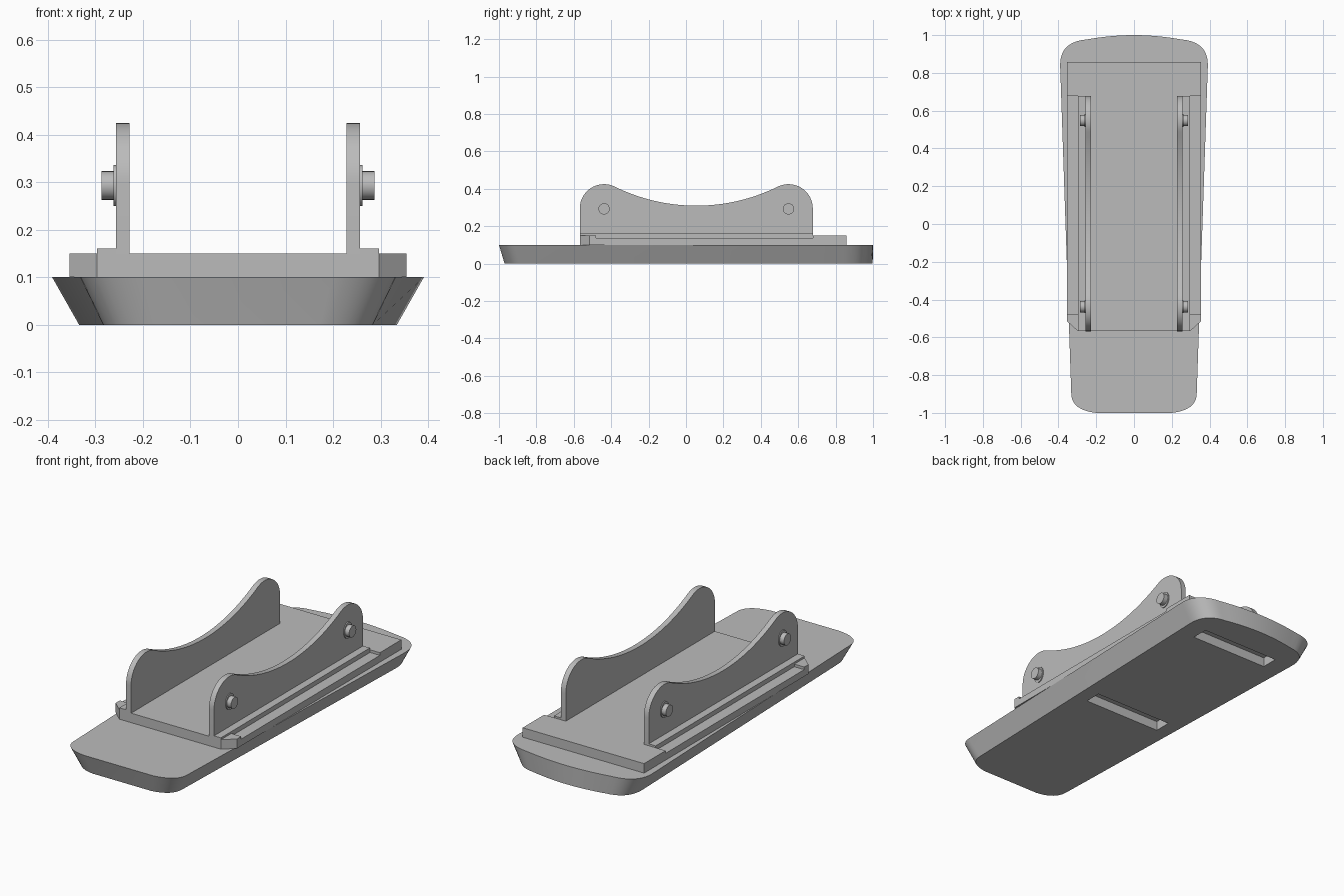
import bpy, bmesh, math
from mathutils import Vector

cube = bpy.data.objects.get("Cube")
if cube:
    bpy.data.objects.remove(cube, do_unlink=True)

grey = bpy.data.materials.new("plain_grey")
grey.use_nodes = True
COLOUR = (0.5, 0.5, 0.5, 1)
grey.diffuse_color = COLOUR
grey.node_tree.nodes["Principled BSDF"].inputs["Base Color"].default_value = COLOUR


def loft(name, lower, upper, smooth=True):
    """Closed solid between two matching outlines."""
    bm = bmesh.new()
    a = [bm.verts.new(p) for p in lower]
    b = [bm.verts.new(p) for p in upper]
    bm.faces.new(a)
    bm.faces.new(b)
    n = len(a)
    for i in range(n):
        j = (i + 1) % n
        bm.faces.new((a[i], a[j], b[j], b[i]))
    bmesh.ops.recalc_face_normals(bm, faces=bm.faces)
    mesh = bpy.data.meshes.new(name)
    bm.to_mesh(mesh)
    bm.free()
    obj = bpy.data.objects.new(name, mesh)
    bpy.context.collection.objects.link(obj)
    mesh.materials.append(grey)
    if smooth:
        bpy.ops.object.select_all(action='DESELECT')
        obj.select_set(True)
        bpy.context.view_layer.objects.active = obj
        bpy.ops.object.shade_smooth_by_angle(angle=math.radians(30))
    return obj


def box(name, x0, x1, y0, y1, z0, z1):
    ring = [(x0, y0), (x1, y0), (x1, y1), (x0, y1)]
    return loft(name, [(x, y, z0) for x, y in ring], [(x, y, z1) for x, y in ring], False)


def cut(target, cutter):
    cutter.hide_render = True
    cutter.hide_viewport = True
    mod = target.modifiers.new(cutter.name, 'BOOLEAN')
    mod.operation = 'DIFFERENCE'
    mod.solver = 'EXACT'
    mod.object = cutter


def bend(a, c, b, n=10):
    """Quadratic curve from a to b pulled towards c."""
    a, c, b = Vector(a), Vector(c), Vector(b)
    return [tuple(a * (1 - t) ** 2 + c * 2 * t * (1 - t) + b * t * t)
            for t in (i / n for i in range(n + 1))]


def mirrored(half):
    return half + [(-x, y) for x, y in reversed(half) if abs(x) > 1e-5]


# Tapered base with rounded ends and sloping sides
half = bend((0.2, -1), (0.33, -0.985), (0.332, -0.9))
half += bend((0.391, 0.84), (0.393, 0.965), (0.25, 0.977))
half += bend((0.25, 0.977), (0.12, 1), (0, 1))[1:]
outline = mirrored(half)
base = loft("base",
            [(x * 0.855, y * 0.984 + 0.014, 0) for x, y in outline],
            [(x, y, 0.1) for x, y in outline])

# Two cross slots in the underside
for label, y in (("middle", -0.05), ("back", 0.79)):
    cut(base, box(label + "_slot_cutter", -0.23, 0.23, y - 0.045, y + 0.045, -0.05, 0.05))

# Mounting plate with chamfered front corners
FRONT, END = -0.567, 0.678
ring = mirrored([(0.297, FRONT), (0.355, -0.515), (0.355, 0.857)])
plate = loft("mounting_plate", [(x, y, 0.1) for x, y in ring],
             [(x, y, 0.15) for x, y in ring], False)

# Side wall profile: two round ears joined by a tangent hollow
MID, EAR, R, EAR_Z, DIP = 0.055, 0.493, 0.13, 0.295, 0.31
rise = DIP - EAR_Z
hollow = (EAR ** 2 + rise ** 2 - R ** 2) / (2 * (R - rise))
tilt = math.atan2(hollow + rise, EAR)
left = [(-EAR - R, 0.145)]
for i in range(17):
    a = math.pi + (tilt - math.pi) * i / 16
    left.append((-EAR + R * math.cos(a), EAR_Z + R * math.sin(a)))
for i in range(1, 17):
    a = (math.pi / 2 - tilt) * (1 - i / 16)
    left.append((-hollow * math.sin(a), DIP + hollow * (1 - math.cos(a))))
profile = left + [(-y, z) for y, z in reversed(left[:-1])]


def disc(name, x0, x1, y, ry, rz, sides):
    ring = [(y + ry * math.cos(math.tau * i / sides), 0.293 + rz * math.sin(math.tau * i / sides))
            for i in range(sides)]
    return loft(name, [(x0, *p) for p in ring], [(x1, *p) for p in ring])


for side, s in (("left", 1), ("right", -1)):
    # Channel along the plate edge
    xs = sorted((s * 0.297, s * 0.4))
    cut(plate, box(side + "_channel_cutter", *xs, -0.48, END, 0.136, 0.2))
    # Raised flange and upright wall
    xs = sorted((s * 0.229, s * 0.297))
    box(side + "_flange", *xs, FRONT, END, 0.12, 0.16)
    loft(side + "_wall", [(s * 0.228, MID + y, z) for y, z in profile],
         [(s * 0.257, MID + y, z) for y, z in profile])
    # Pegs with thin collars
    for end, y in (("front", MID - EAR), ("back", MID + EAR)):
        disc(f"{side}_{end}_collar", s * 0.25, s * 0.262, y, 0.034, 0.043, 24)
        disc(f"{side}_{end}_peg", s * 0.25, s * 0.287, y, 0.03, 0.03, 24)
